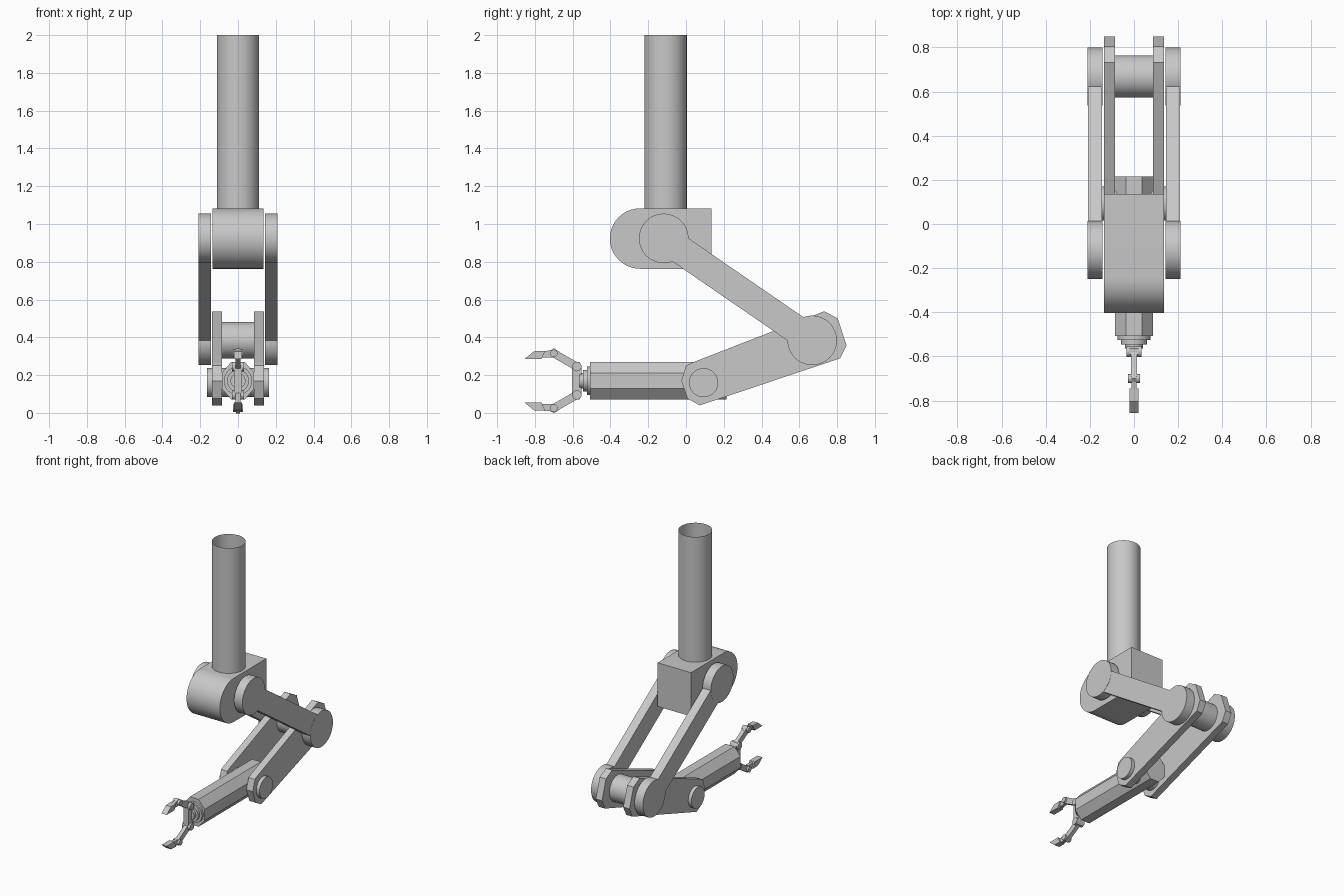
import bpy, bmesh, math
from mathutils import Matrix, Vector

if "Cube" in bpy.data.objects:
    bpy.data.objects.remove(bpy.data.objects["Cube"])

grey = bpy.data.materials.new("plain_grey")
grey.diffuse_color = (0.58, 0.58, 0.58, 1)
grey.use_nodes = True
grey.node_tree.nodes["Principled BSDF"].inputs["Base Color"].default_value = grey.diffuse_color


def finish(name, bm, smooth=False):
    bmesh.ops.recalc_face_normals(bm, faces=bm.faces)
    mesh = bpy.data.meshes.new(name)
    bm.to_mesh(mesh)
    bm.free()
    ob = bpy.data.objects.new(name, mesh)
    bpy.context.collection.objects.link(ob)
    mesh.materials.append(grey)
    if smooth:
        bpy.ops.object.select_all(action='DESELECT')
        ob.select_set(True)
        bpy.context.view_layer.objects.active = ob
        bpy.ops.object.shade_smooth_by_angle(angle=math.radians(30))
    return ob


def plate(name, pts, x0, x1, smooth=False):
    """Extrude a (y, z) outline from x0 to x1."""
    bm = bmesh.new()
    face = bm.faces.new([bm.verts.new((x0, y, z)) for y, z in pts])
    ext = bmesh.ops.extrude_face_region(bm, geom=[face])
    verts = [v for v in ext['geom'] if isinstance(v, bmesh.types.BMVert)]
    bmesh.ops.translate(bm, verts=verts, vec=(x1 - x0, 0, 0))
    return finish(name, bm, smooth)


def cylinder(name, a, b, r, segs=48, caps=True, r2=None):
    """Round bar between two points."""
    a, b = Vector(a), Vector(b)
    d = b - a
    m = Matrix.Translation((a + b) / 2) @ d.to_track_quat('Z', 'Y').to_matrix().to_4x4()
    bm = bmesh.new()
    bmesh.ops.create_cone(bm, cap_ends=caps, segments=segs, radius1=r,
                          radius2=r if r2 is None else r2, depth=d.length, matrix=m)
    return finish(name, bm, True)


def bar(a, b, w):
    """Rectangle outline of width w from a to b in (y, z)."""
    a, b = Vector(a), Vector(b)
    d = (b - a).normalized() * w / 2
    n = Vector((-d.y, d.x))
    return [a + n, b + n, b - n, a - n]


# Open mounting column
cylinder("column", (0, -0.108, 1.07), (0, -0.108, 2), 0.112, caps=False)

# Shoulder block with a rounded front
arc = [math.radians(90 + 180 * i / 24) for i in range(25)]
outline = [(-0.243 + 0.16 * math.cos(t), 0.923 + 0.16 * math.sin(t)) for t in arc]
plate("shoulder_block", outline + [(0.135, 0.763), (0.135, 1.083)], -0.135, 0.135, True)

shoulder, elbow, wrist = (-0.118, 0.924), (0.668, 0.384), (0.093, 0.16)
lower_outline = [(-0.025, 0.17), (0.0, 0.25), (0.035, 0.267), (0.732, 0.538), (0.803, 0.5),
                 (0.85, 0.358), (0.815, 0.288), (0.072, 0.04), (0.008, 0.076)]

# Paired arm links on both sides
for side, s in (("left", -1), ("right", 1)):
    for label, (y, z) in (("shoulder", shoulder), ("elbow", elbow)):
        cylinder(f"{label}_disc_{side}", (s * 0.143, y, z), (s * 0.21, y, z), 0.131)
    plate(f"upper_arm_{side}", bar(shoulder, elbow, 0.15), s * 0.144, s * 0.209)
    plate(f"lower_arm_{side}", lower_outline, s * 0.086, s * 0.137)

# Elbow spacer and forearm pivot pin
cylinder("elbow_spacer", (-0.087, *elbow), (0.087, *elbow), 0.096)
cylinder("forearm_pin", (-0.163, *wrist), (0.163, *wrist), 0.077)

# Octagonal forearm
MID = 0.17
bm = bmesh.new()
ring = [math.radians(22.5 + 45 * i) for i in range(8)]
k = 1 / math.cos(math.radians(22.5))
face = bm.faces.new([bm.verts.new((0.086 * k * math.cos(t), -0.508, MID + 0.1 * k * math.sin(t)))
                     for t in ring])
ext = bmesh.ops.extrude_face_region(bm, geom=[face])
bmesh.ops.translate(bm, vec=(0, 0.723, 0),
                    verts=[v for v in ext['geom'] if isinstance(v, bmesh.types.BMVert)])
finish("forearm", bm)

# Stepped wrist collar
for i, (y0, y1, r) in enumerate([(-0.505, -0.525, 0.075), (-0.52, -0.545, 0.058),
                                 (-0.54, -0.565, 0.04)]):
    cylinder(f"wrist_collar_{i + 1}", (0, y0, MID), (0, y1, MID), r, 32)

# Gripper palm
plate("gripper_palm", [(-0.603, 0.09), (-0.59, 0.07), (-0.565, 0.07), (-0.552, 0.09),
                       (-0.552, 0.25), (-0.565, 0.27), (-0.59, 0.27), (-0.603, 0.25)],
      -0.02, 0.02)

# Two gripper fingers, mirrored about the forearm axis
for label, s in (("upper", 1), ("lower", -1)):
    def flip(pts):
        return [(y, MID + s * h) for y, h in pts]
    (ky, kz), (jy, jz) = flip([(-0.578, 0.075), (-0.7, 0.145)])
    cylinder(f"{label}_knuckle", (-0.033, ky, kz), (0.033, ky, kz), 0.025, 16)
    cylinder(f"{label}_finger_joint", (-0.027, jy, jz), (0.027, jy, jz), 0.02, 16)
    plate(f"{label}_finger_link", bar((ky, kz), (jy, jz), 0.042), -0.014, 0.014)
    plate(f"{label}_finger_bar",
          flip([(-0.775, 0.122), (-0.775, 0.152), (-0.715, 0.162), (-0.7, 0.172),
                (-0.665, 0.15), (-0.685, 0.125), (-0.73, 0.122)]), -0.011, 0.011)
    plate(f"{label}_fingertip",
          flip([(-0.855, 0.115), (-0.805, 0.156), (-0.745, 0.159), (-0.765, 0.115)]),
          -0.021, 0.021)
